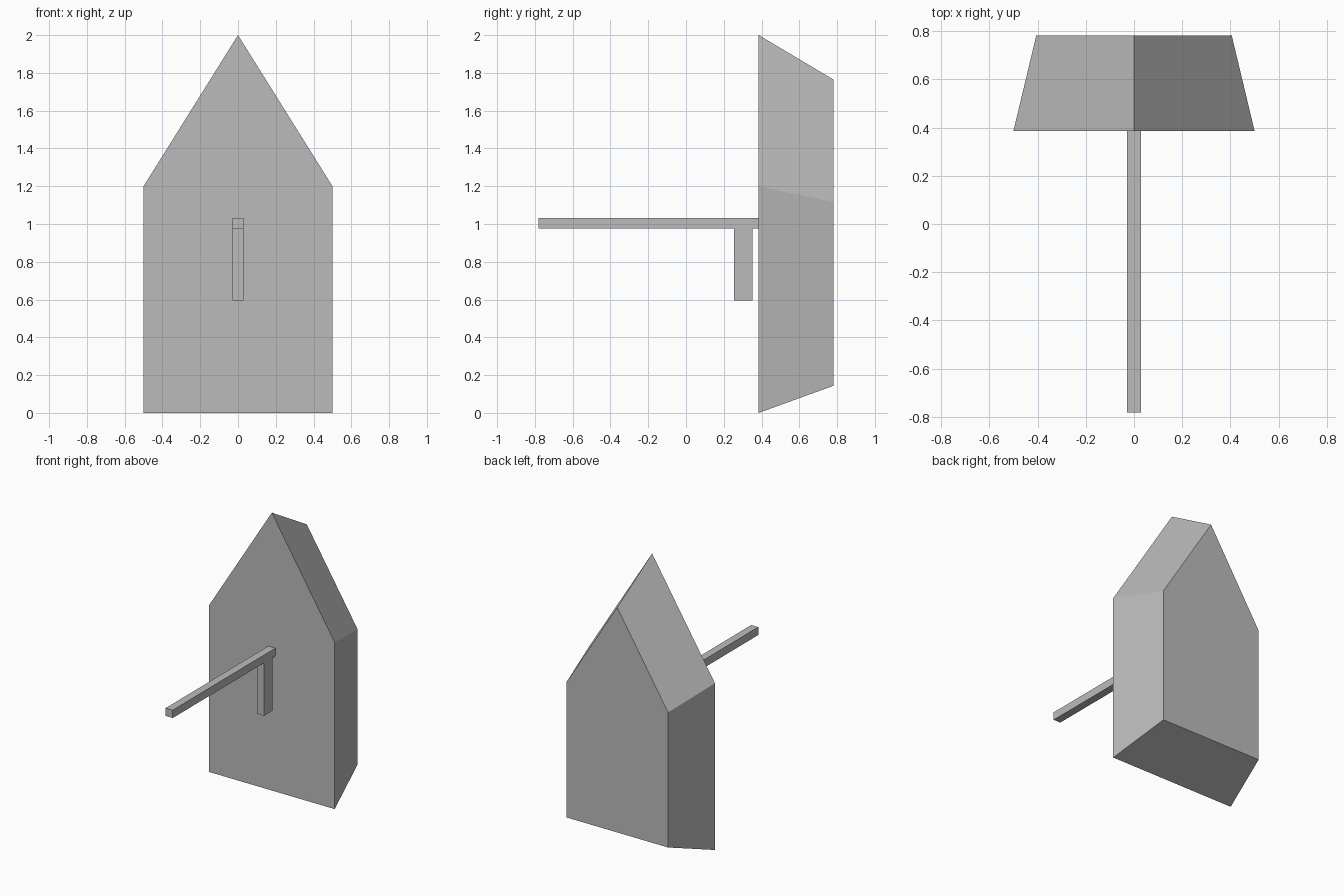
import bpy
import bmesh

if "Cube" in bpy.data.objects:
    bpy.data.objects.remove(bpy.data.objects["Cube"], do_unlink=True)

# Single flat grey
grey = bpy.data.materials.new("plain grey")
grey.use_nodes = True
GREY = (0.5, 0.5, 0.5, 1)
grey.diffuse_color = GREY
grey.node_tree.nodes["Principled BSDF"].inputs["Base Color"].default_value = GREY


def finish(name, bm):
    bmesh.ops.recalc_face_normals(bm, faces=bm.faces)
    mesh = bpy.data.meshes.new(name)
    bm.to_mesh(mesh)
    bm.free()
    mesh.materials.append(grey)
    obj = bpy.data.objects.new(name, mesh)
    bpy.context.collection.objects.link(obj)
    return obj


def box(name, low, high):
    bm = bmesh.new()
    bmesh.ops.create_cube(bm, size=1)
    for v in bm.verts:
        v.co = [a + (b - a) * (c + 0.5) for a, b, c in zip(low, high, v.co)]
    return finish(name, bm)


# Gabled shield body: front outline extruded back and tapered
FRONT, BACK, TAPER, TAPER_Z = 0.385, 0.782, 0.81, 0.758
outline = [(-0.5, 0), (0.5, 0), (0.5, 1.2), (0, 2), (-0.5, 1.2)]
bm = bmesh.new()
face = bm.faces.new([bm.verts.new((x, FRONT, z)) for x, z in outline])
result = bmesh.ops.extrude_face_region(bm, geom=[face], use_keep_orig=True)
for v in result["geom"]:
    if isinstance(v, bmesh.types.BMVert):
        v.co = (v.co.x * TAPER, BACK, TAPER_Z + (v.co.z - TAPER_Z) * TAPER)
finish("gabled_body", bm)

# Long rod pointing forward, with a short grip hanging near the body
HALF = 0.028
box("rod", (-HALF, -0.782, 0.975), (HALF, FRONT, 1.032))
box("grip", (-HALF, 0.255, 0.595), (HALF, 0.352, 0.975))
